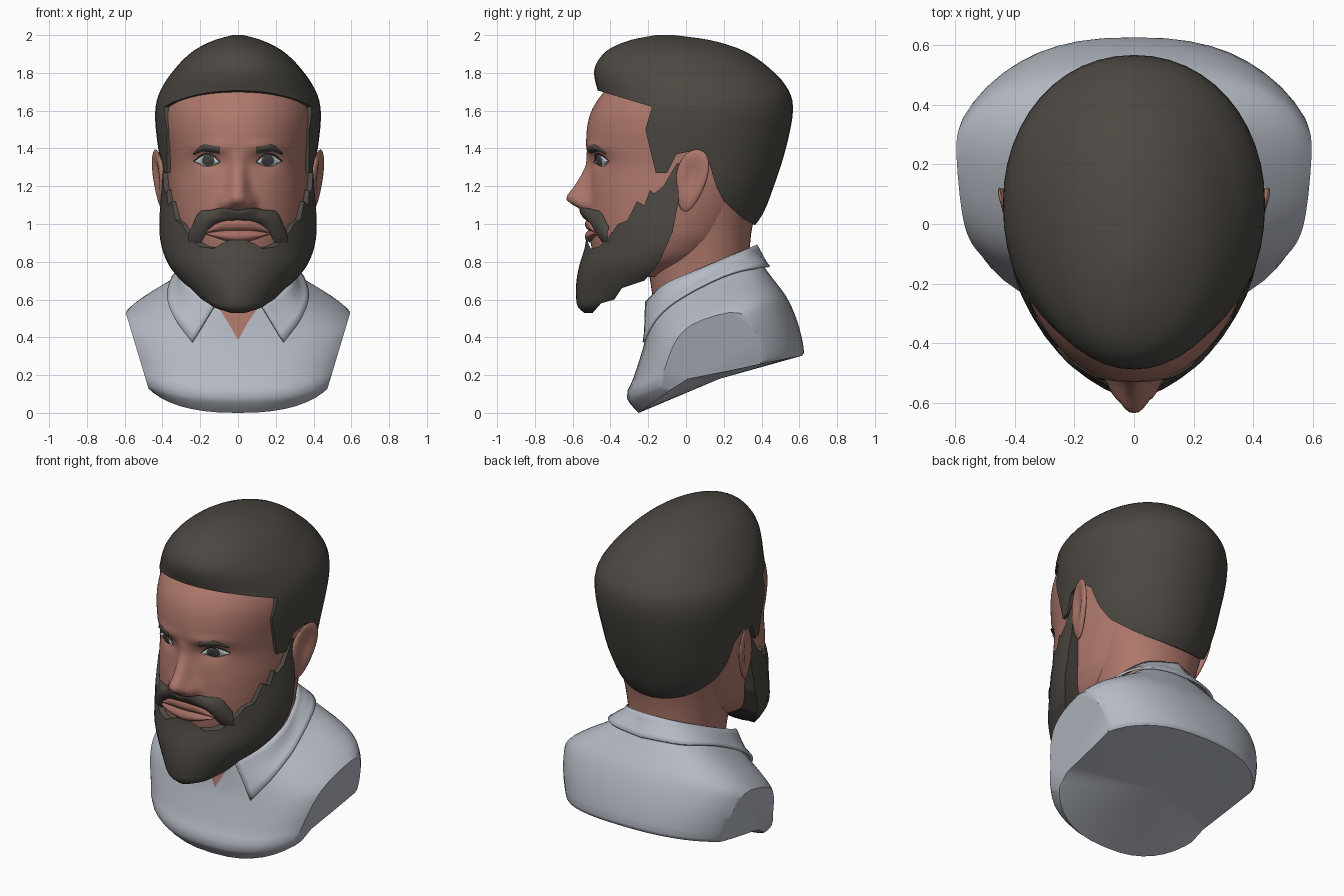
import bpy, bmesh
from math import sin, cos, pi, exp, radians
from mathutils import Vector
from mathutils.bvhtree import BVHTree

cube = bpy.data.objects.get("Cube")
if cube:
    bpy.data.objects.remove(cube, do_unlink=True)


def material(name, rgb):
    m = bpy.data.materials.new(name)
    m.use_nodes = True
    m.diffuse_color = (*rgb, 1)
    m.node_tree.nodes["Principled BSDF"].inputs["Base Color"].default_value = (*rgb, 1)
    return m


SKIN = material("skin", (0.43, 0.19, 0.15))
HAIR = material("dark hair", (0.072, 0.064, 0.054))
CLOTH = material("pale cloth", (0.46, 0.49, 0.55))
LIP = material("lip", (0.37, 0.15, 0.12))
WHITE = material("eye white", (0.52, 0.55, 0.60))
IRIS = material("iris", (0.06, 0.06, 0.055))


def interp(keys, t):
    """Smooth interpolation of tuples keyed by their first value."""
    i = max(k for k in range(len(keys) - 1) if keys[k][0] <= t or k == 0)
    a, b = keys[i], keys[i + 1]
    p, q = keys[max(i - 1, 0)], keys[min(i + 2, len(keys) - 1)]
    h = b[0] - a[0]
    u = (t - a[0]) / h
    out = []
    for c in range(len(a)):
        ma = (b[c] - p[c]) / (b[0] - p[0]) * h
        mb = (q[c] - a[c]) / (q[0] - a[0]) * h
        out.append((2*u**3 - 3*u*u + 1) * a[c] + (u**3 - 2*u*u + u) * ma
                   + (3*u*u - 2*u**3) * b[c] + (u**3 - u*u) * mb)
    return out


def samples(keys, sub):
    for a, b in zip(keys, keys[1:]):
        for k in range(sub):
            yield interp(keys, a[0] + (b[0] - a[0]) * k / sub)
    yield keys[-1]


def loft(keys, n=2.2, segs=48, sub=3):
    """Closed solid from rings: height, front, back, half width, tilt, front droop."""
    bm = bmesh.new()
    rings = []
    for z, front, back, w, *tilt in samples(keys, sub):
        s, droop = tilt or (0, 0)
        mid = front + 0.52 * (back - front)
        ring = []
        for k in range(segs):
            c, d = cos(2 * pi * k / segs), sin(2 * pi * k / segs)
            x = w * abs(c) ** (2 / n) * (1 if c > 0 else -1)
            y = mid + abs(d) ** (2 / n) * ((back - mid) if d > 0 else (front - mid))
            ring.append(bm.verts.new((x, y, z + s * y + droop * min(0, y))))
        rings.append(ring)
    for r, q in zip(rings, rings[1:]):
        for k in range(segs):
            j = (k + 1) % segs
            bm.faces.new((r[k], r[j], q[j], q[k]))
    caps = [bm.faces.new(rings[0][::-1]), bm.faces.new(rings[-1])]
    bmesh.ops.poke(bm, faces=caps)
    return bm


def activate(o):
    bpy.ops.object.select_all(action="DESELECT")
    o.select_set(True)
    bpy.context.view_layer.objects.active = o


def finish(name, bm, mat, angle=40):
    me = bpy.data.meshes.new(name)
    bm.to_mesh(me)
    o = bpy.data.objects.new(name, me)
    bpy.context.collection.objects.link(o)
    me.materials.append(mat)
    activate(o)
    bpy.ops.object.shade_smooth_by_angle(angle=radians(angle))
    return o


def trim(o, outline):
    """Keep only what lies inside a side outline (y, z)."""
    bm = bmesh.new()
    f = bm.faces.new([bm.verts.new((-1, y, z)) for y, z in outline])
    side = bmesh.ops.extrude_face_region(bm, geom=[f])["geom"]
    bmesh.ops.translate(bm, vec=(2, 0, 0),
                        verts=[g for g in side if isinstance(g, bmesh.types.BMVert)])
    bmesh.ops.recalc_face_normals(bm, faces=bm.faces)
    cutter = finish("trim_cutter", bm, HAIR)
    cutter.hide_render = True
    mod = o.modifiers.new("trim", "BOOLEAN")
    mod.operation, mod.solver, mod.object = "INTERSECT", "EXACT", cutter
    activate(o)
    bpy.ops.object.modifier_apply(modifier=mod.name)
    bpy.data.objects.remove(cutter, do_unlink=True)
    bpy.ops.object.shade_smooth_by_angle(angle=radians(40))


def strip(name, cols, mat, tree, edge, bulge, rows=6, sub=4):
    """Mirrored domed patch laid on a surface; columns are x, top z, bottom z."""
    bm = bmesh.new()
    for side in (1, -1):
        grid = []
        for x, top, bot in samples(cols, sub):
            col = []
            for r in range(rows + 1):
                v = r / rows
                z = top + (bot - top) * v
                hit, nor, _, _ = tree.ray_cast(Vector((side * x, -2, z)), Vector((0, 1, 0)))
                col.append(bm.verts.new(hit + nor * (edge + bulge * sin(pi * v) ** 0.7)))
            grid.append(col)
        for a, b in zip(grid, grid[1:]):
            for r in range(rows):
                quad = (a[r], a[r + 1], b[r + 1], b[r])
                bm.faces.new(quad if side > 0 else quad[::-1])
    bmesh.ops.remove_doubles(bm, verts=bm.verts, dist=1e-4)
    tree_out = BVHTree.FromBMesh(bm)
    finish(name, bm, mat, 60)
    return tree_out


# Head, with nose, eye sockets and brow shaped into the surface
head = loft([(0.72, -0.45, -0.1, 0.16), (0.8, -0.48, 0.12, 0.27), (0.9, -0.505, 0.25, 0.325),
             (1.0, -0.515, 0.32, 0.35), (1.15, -0.515, 0.41, 0.37), (1.3, -0.505, 0.48, 0.378),
             (1.4, -0.525, 0.51, 0.387), (1.5, -0.525, 0.53, 0.402), (1.6, -0.5, 0.535, 0.402),
             (1.7, -0.435, 0.49, 0.37), (1.8, -0.34, 0.38, 0.28), (1.9, -0.2, 0.2, 0.14)],
            2.07, 160, 7)
nose = [(1.05, 0, 0.07), (1.085, 0.055, 0.075), (1.13, 0.118, 0.066), (1.2, 0.08, 0.05),
        (1.3, 0.03, 0.04), (1.39, 0, 0.04)]
for v in head.verts:
    x, y, z = v.co
    if y < -0.2:
        if nose[0][0] < z < nose[-1][0]:
            _, out, wide = interp(nose, z)
            v.co.y -= out * exp(-abs(x / wide) ** 2.6)
        ax = abs(x)
        v.co.y += 0.03 * exp(-((ax - 0.15) / 0.07) ** 2 - ((z - 1.335) / 0.045) ** 2)
        v.co.y -= 0.012 * exp(-((ax - 0.14) / 0.1) ** 2 - ((z - 1.41) / 0.03) ** 2)
        v.co.y -= 0.03 * exp(-((ax - 0.07) / 0.025) ** 2 - ((z - 1.105) / 0.03) ** 2)
face = BVHTree.FromBMesh(head)
finish("head", head, SKIN, 60)
finish("neck", loft([(0.4, -0.14, 0.28, 0.23), (0.7, -0.19, 0.325, 0.255),
                     (0.95, -0.22, 0.345, 0.29), (1.15, -0.2, 0.39, 0.33)]), SKIN)

# Ears
for side, label in ((1, "left"), (-1, "right")):
    bm = bmesh.new()
    bmesh.ops.create_uvsphere(bm, u_segments=24, v_segments=16, radius=1)
    for v in bm.verts:
        x, y, z = v.co
        if x > 0:
            x -= 1.1 * exp(-((y / 0.55) ** 2 + ((z - 0.15) / 0.6) ** 2))
        y = 0.082 * y * (1 + 0.25 * z) + 0.03 * z
        v.co = (side * (0.416 + 0.028 * x + 0.015 * z + 0.28 * y), 0.027 + y, 1.23 + 0.165 * z)
    if side < 0:
        bmesh.ops.reverse_faces(bm, faces=bm.faces)
    finish(label + "_ear", bm, SKIN, 60)

# Hair cap
hair = finish("hair", loft([
    (0.95, -0.3, 0.33, 0.26), (1.05, -0.4, 0.405, 0.335), (1.2, -0.45, 0.465, 0.395),
    (1.35, -0.465, 0.515, 0.415), (1.5, -0.47, 0.552, 0.435), (1.6, -0.47, 0.566, 0.438),
    (1.68, -0.462, 0.556, 0.422), (1.76, -0.482, 0.508, 0.38), (1.82, -0.485, 0.447, 0.335),
    (1.88, -0.455, 0.37, 0.28), (1.93, -0.4, 0.275, 0.215), (1.975, -0.29, 0.12, 0.12),
    (2.0, -0.16, -0.06, 0.03)], 2.07), HAIR)
trim(hair, [(-0.6, 1.72), (-0.46, 1.705), (-0.18, 1.62), (-0.215, 1.5), (-0.16, 1.27),
            (-0.1, 1.27), (-0.05, 1.37), (0.05, 1.39), (0.12, 1.33), (0.16, 1.2), (0.2, 1.12),
            (0.3, 1.03), (0.37, 0.99), (0.7, 0.98), (0.7, 2.1), (-0.6, 2.1)])

# Beard with a ragged cheek line
beard = finish("beard", loft([
    (0.53, -0.54, -0.48, 0.04), (0.56, -0.572, -0.35, 0.13), (0.62, -0.582, -0.1, 0.215),
    (0.7, -0.58, 0.1, 0.3), (0.78, -0.565, 0.2, 0.365), (0.88, -0.535, 0.3, 0.405),
    (0.98, -0.525, 0.36, 0.417), (1.1, -0.52, 0.4, 0.412), (1.2, -0.51, 0.4, 0.405),
    (1.38, -0.5, 0.4, 0.39)], 1.8), HAIR)
trim(beard, [(-0.05, 1.32), (-0.12, 1.2), (-0.17, 1.16), (-0.19, 1.18), (-0.22, 1.1),
             (-0.26, 1.12), (-0.31, 1.02), (-0.36, 1.0), (-0.41, 0.93), (-0.46, 0.88),
             (-0.505, 0.87), (-0.525, 0.915), (-0.7, 0.915), (-0.7, 0.5), (-0.52, 0.5),
             (-0.45, 0.58), (-0.38, 0.6), (-0.34, 0.66), (-0.22, 0.7), (-0.14, 0.8),
             (-0.07, 0.96), (-0.04, 1.12), (-0.03, 1.32)])

# Moustache, lips, brows and eyes laid on the face
strip("moustache", [(0, 1.07, 1.02), (0.08, 1.085, 1.01), (0.14, 1.075, 0.985),
                    (0.2, 1.065, 0.89), (0.24, 0.985, 0.85)], HAIR, face, 0.008, 0.025)
strip("upper_lip", [(0, 1.03, 0.965), (0.08, 1.025, 0.963), (0.17, 0.96, 0.95)],
      LIP, face, 0, 0.02)
strip("lower_lip", [(0, 0.968, 0.90), (0.08, 0.965, 0.915), (0.16, 0.955, 0.945)],
      LIP, face, 0, 0.026)
strip("eyebrows", [(0.095, 1.405, 1.372), (0.15, 1.419, 1.38), (0.19, 1.416, 1.383),
                   (0.23, 1.377, 1.367)], HAIR, face, 0.003, 0.008)
eyes = strip("eyes", [(0.095, 1.328, 1.324), (0.13, 1.36, 1.31), (0.16, 1.367, 1.304),
                      (0.19, 1.359, 1.309), (0.225, 1.335, 1.331)], WHITE, face, 0.002, 0.014)
strip("irises", [(0.157 - 0.034 * cos(a * pi / 6), 1.336 + 0.028 * sin(a * pi / 6),
                  1.336 - 0.028 * sin(a * pi / 6)) for a in range(7)], IRIS, eyes, 0.003, 0.001)
strip("upper_lashes", [(0.093, 1.332, 1.326), (0.13, 1.37, 1.36), (0.16, 1.376, 1.366),
                       (0.19, 1.369, 1.359), (0.23, 1.338, 1.332)], HAIR, face, 0.006, 0.004)

# Shirt bust, sliced at each armhole
bust = loft([(0.18, -0.25, 0.615, 0.55, 0.2, 0.52), (0.2, -0.312, 0.625, 0.57, 0.2, 0.2),
             (0.3, -0.28, 0.6, 0.6, 0.25, 0.18), (0.38, -0.248, 0.56, 0.615, 0.32, 0.1),
             (0.45, -0.22, 0.52, 0.6, 0.35, 0), (0.54, -0.205, 0.46, 0.485, 0.37, 0),
             (0.63, -0.195, 0.405, 0.34, 0.38, 0), (0.69, -0.18, 0.365, 0.27, 0.38, 0)], 2.4)
for side in (1, -1):
    cut = bmesh.ops.bisect_plane(bust, geom=bust.verts[:] + bust.edges[:] + bust.faces[:],
                                 plane_co=(side * 0.48, 0, 0.15),
                                 plane_no=(side, 0, -0.3), clear_outer=True)
    bmesh.ops.edgeloop_fill(bust, edges=[e for e in cut["geom_cut"]
                                         if isinstance(e, bmesh.types.BMEdge)])
bmesh.ops.recalc_face_normals(bust, faces=bust.faces)
cloth = BVHTree.FromBMesh(bust)
finish("shirt", bust, CLOTH, 35)
strip("open_neck", [(0, 0.6, 0.385), (0.06, 0.6, 0.49), (0.125, 0.59, 0.585)],
      SKIN, cloth, 0.005, 0.001)

# Folded collar: top and bottom edges from the nape to the front points
edges = [(0, 0, 0.365, 0.885, 0, 0.43, 0.765), (1, 0.18, 0.29, 0.85, 0.25, 0.34, 0.73),
         (2, 0.275, 0.08, 0.76, 0.35, 0.06, 0.62), (3, 0.255, -0.1, 0.68, 0.33, -0.12, 0.5),
         (4, 0.11, -0.205, 0.585, 0.24, -0.21, 0.37)]
bm = bmesh.new()
for side in (1, -1):
    grid = []
    for _, *p in samples(edges, 6):
        top, low = Vector(p[:3]), Vector(p[3:])
        col = []
        for r in range(6):
            c = top.lerp(low, r / 5)
            c.x *= side
            near, nor, _, _ = cloth.find_nearest(c)
            if r > 0 and (c - near).dot(nor) < 0.013:
                c = near + nor * 0.013
            col.append(bm.verts.new(c))
        grid.append(col)
    for a, b in zip(grid, grid[1:]):
        for r in range(5):
            quad = (a[r], b[r], b[r + 1], a[r + 1])
            bm.faces.new(quad if side < 0 else quad[::-1])
bmesh.ops.remove_doubles(bm, verts=bm.verts, dist=1e-3)
collar = finish("collar", bm, CLOTH)
thick = collar.modifiers.new("thickness", "SOLIDIFY")
thick.thickness = 0.014
